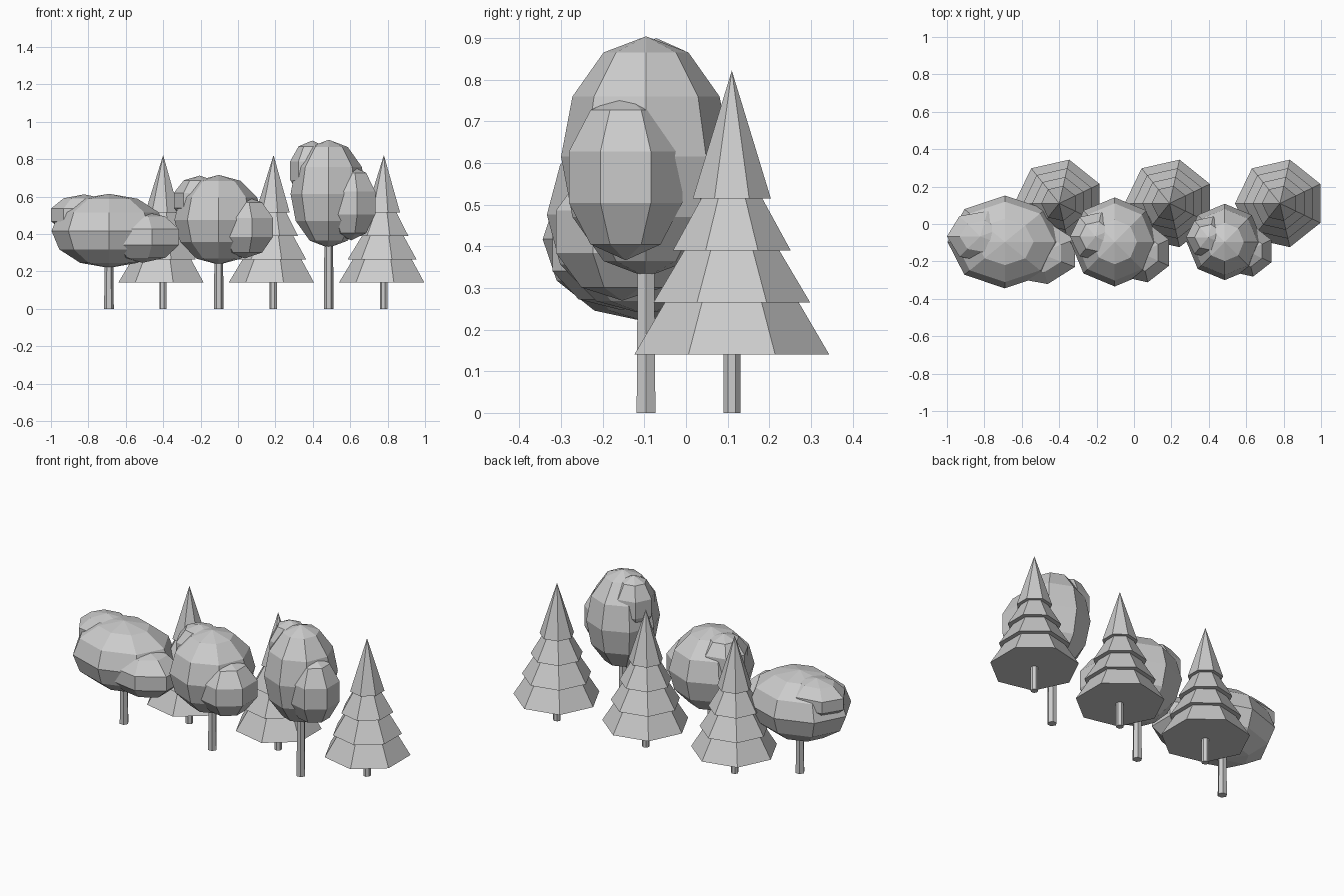
import bpy, bmesh, math

cube = bpy.data.objects.get("Cube")
if cube:
    bpy.data.objects.remove(cube, do_unlink=True)

GREY = (0.6, 0.6, 0.6, 1)
grey = bpy.data.materials.new("plain grey")
grey.use_nodes = True
grey.diffuse_color = GREY
grey.node_tree.nodes["Principled BSDF"].inputs["Base Color"].default_value = GREY


def lathe(name, profile, sides, loc, scale=(1, 1, 1), phase=0.0):
    """Faceted solid of revolution from (radius, height) points, bottom to top."""
    bm = bmesh.new()
    rings = []
    for r, z in profile:
        count = sides if r > 0 else 1
        ring = []
        for i in range(count):
            a = phase + math.tau * i / sides
            ring.append(bm.verts.new((r * math.cos(a) * scale[0],
                                      r * math.sin(a) * scale[1], z * scale[2])))
        rings.append(ring)
    for low, high in zip(rings, rings[1:]):
        for i in range(sides):
            j = (i + 1) % sides
            quad = [low[i % len(low)], low[j % len(low)],
                    high[j % len(high)], high[i % len(high)]]
            bm.faces.new(list(dict.fromkeys(quad)))
    if len(rings[0]) > 1:
        bm.faces.new(rings[0][::-1])
    if len(rings[-1]) > 1:
        bm.faces.new(rings[-1])
    bmesh.ops.recalc_face_normals(bm, faces=bm.faces)
    mesh = bpy.data.meshes.new(name)
    bm.to_mesh(mesh)
    bm.free()
    mesh.materials.append(grey)
    obj = bpy.data.objects.new(name, mesh)
    obj.location = loc
    bpy.context.collection.objects.link(obj)
    return obj


def ball(rings):
    """Unit sphere profile; the poles are exact points."""
    mid = [(math.sin(math.pi * k / rings), -math.cos(math.pi * k / rings))
           for k in range(1, rings)]
    return [(0, -1)] + mid + [(0, 1)]


def leafy_tree(label, x, z, size):
    """Trunk, main crown and two smaller clumps that follow the crown's proportions."""
    y = -0.096
    lathe(label + "_trunk", [(0.026, 0), (0.022, z - 0.1)], 6, (x, y, 0))
    lathe(label + "_crown", ball(6), 8, (x, y, z), size)
    clumps = {
        "_side_clump": ((0.59, -0.24, -0.17), (0.735, 0.72, 0.69)),
        "_top_clump": ((-0.43, 0.12, 0.43), (0.61, 0.59, 0.555)),
    }
    for suffix, (offset, ratio) in clumps.items():
        loc = [c + o * s for c, o, s in zip((x, y, z), offset, size)]
        lathe(label + suffix, ball(5), 7, loc,
              [r * s for r, s in zip(ratio, size)], math.pi)


def pine_tree(label, x):
    """Short trunk under four stepped foliage tiers."""
    y = 0.11
    lathe(label + "_trunk", [(0.021, 0), (0.021, 0.15)], 7, (x, y, 0), phase=math.pi)
    lathe(label + "_foliage",
          [(0.24, 0.14), (0.165, 0.265), (0.193, 0.265), (0.117, 0.39),
           (0.145, 0.39), (0.075, 0.515), (0.096, 0.515), (0, 0.822)],
          7, (x, y, 0), phase=math.pi)


# Front row of broadleaf trees
leafy_tree("wide_tree", -0.69, 0.417, (0.307, 0.248, 0.198))
leafy_tree("round_tree", -0.103, 0.476, (0.237, 0.238, 0.24))
leafy_tree("tall_tree", 0.485, 0.615, (0.204, 0.204, 0.289))

# Back row of pines
for label, x in (("left_pine", 0.78), ("middle_pine", 0.19), ("right_pine", -0.4)):
    pine_tree(label, x)
